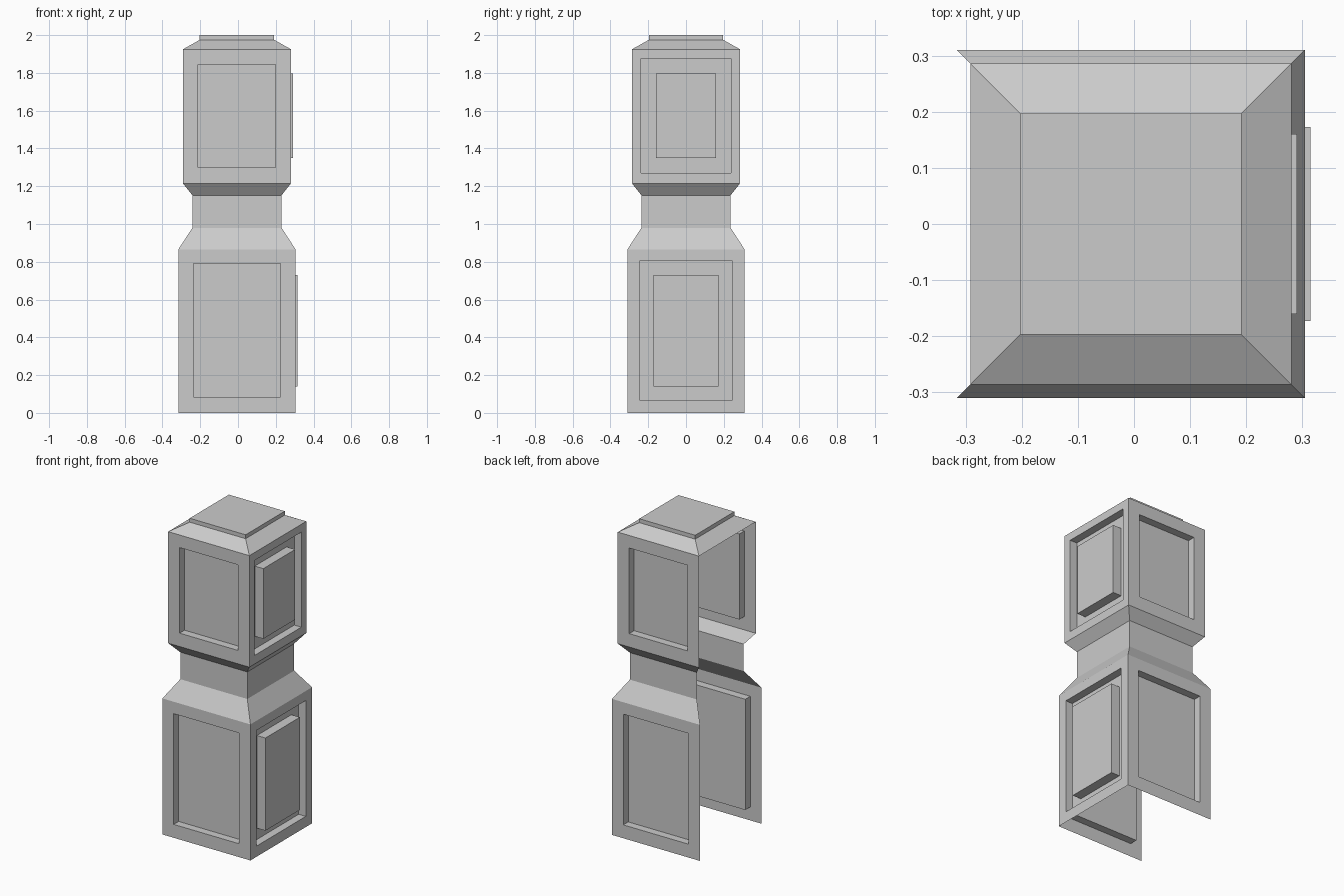
import bpy, bmesh
from mathutils import Vector

cube = bpy.data.objects.get("Cube")
if cube:
    bpy.data.objects.remove(cube, do_unlink=True)

stone = bpy.data.materials.new("light grey stone")
stone.use_nodes = True
grey = (0.6, 0.6, 0.6, 1)
stone.diffuse_color = grey
stone.node_tree.nodes["Principled BSDF"].inputs["Base Color"].default_value = grey

UP = Vector((0, 0, 1))
AXIS = Vector((-0.0055, 0, 0))
FRONT, BACK, LEFT, RIGHT = (Vector(d) for d in ((0, -1, 0), (0, 1, 0), (1, 0, 0), (-1, 0, 0)))
OPEN_SIDES = (FRONT, BACK, LEFT)      # the fourth side is left open
ALL_SIDES = OPEN_SIDES + (RIGHT,)
DEPTH = 0.05                          # depth of the sunk panels
PROUD = 0.01                          # how far the raised blocks stand out


def rectangle(bm, side, half, low, high, out):
    """Upright rectangle on one side, counter-clockwise from outside."""
    along = UP.cross(side)
    return [bm.verts.new(AXIS + side * out + along * u + UP * z)
            for u, z in ((-half, low), (half, low), (half, high), (-half, high))]


def panelled_wall(bm, side, rings):
    """Join nested rectangles into a wall and close the innermost one."""
    loops = [rectangle(bm, side, *r) for r in rings]
    for a, b in zip(loops, loops[1:]):
        for i in range(4):
            j = (i + 1) % 4
            bm.faces.new((a[i], a[j], b[j], b[i]))
    bm.faces.new(loops[-1])


def band(bm, sides, profile):
    """Plain wall strips following a (half width, height) profile."""
    for side in sides:
        along = UP.cross(side)
        for (h0, z0), (h1, z1) in zip(profile, profile[1:]):
            bm.faces.new([bm.verts.new(AXIS + side * h + along * u * h + UP * z)
                          for u, h, z in ((-1, h0, z0), (1, h0, z0), (1, h1, z1), (-1, h1, z1))])


def finish(bm, name):
    bmesh.ops.remove_doubles(bm, verts=bm.verts[:], dist=0.0001)
    mesh = bpy.data.meshes.new(name)
    bm.to_mesh(mesh)
    bm.free()
    mesh.materials.append(stone)
    bpy.context.collection.objects.link(bpy.data.objects.new(name, mesh))


def block(name, half, low, high, sunk, side_sunk, raised):
    """Square block: sunk front and back panels, raised block on its left."""
    bm = bmesh.new()
    outline = (half, low, high, half)
    for side in (FRONT, BACK):
        panelled_wall(bm, side, [outline, (*sunk, half), (*sunk, half - DEPTH)])
    panelled_wall(bm, LEFT, [outline, (*side_sunk, half), (*side_sunk, half - DEPTH),
                             (*raised, half - DEPTH), (*raised, half + PROUD)])
    finish(bm, name)


# Panelled blocks
block("lower_block", 0.31, 0, 0.866, (0.23, 0.085, 0.79), (0.247, 0.068, 0.805), (0.173, 0.14, 0.73))
block("upper_block", 0.286, 1.215, 1.925, (0.205, 1.3, 1.845), (0.237, 1.27, 1.875), (0.16, 1.35, 1.797))

# Narrow neck with sloping shoulders
bm = bmesh.new()
band(bm, OPEN_SIDES, [(0.31, 0.866), (0.236, 0.98), (0.236, 1.152), (0.286, 1.215)])
finish(bm, "neck")

# Sloping cap with a flat plate
bm = bmesh.new()
band(bm, ALL_SIDES, [(0.286, 1.925), (0.197, 1.975), (0.197, 2)])
bm.faces.new([bm.verts.new(AXIS + Vector((x, y, 2)))
              for x, y in ((-0.197, -0.197), (0.197, -0.197), (0.197, 0.197), (-0.197, 0.197))])
finish(bm, "cap")
